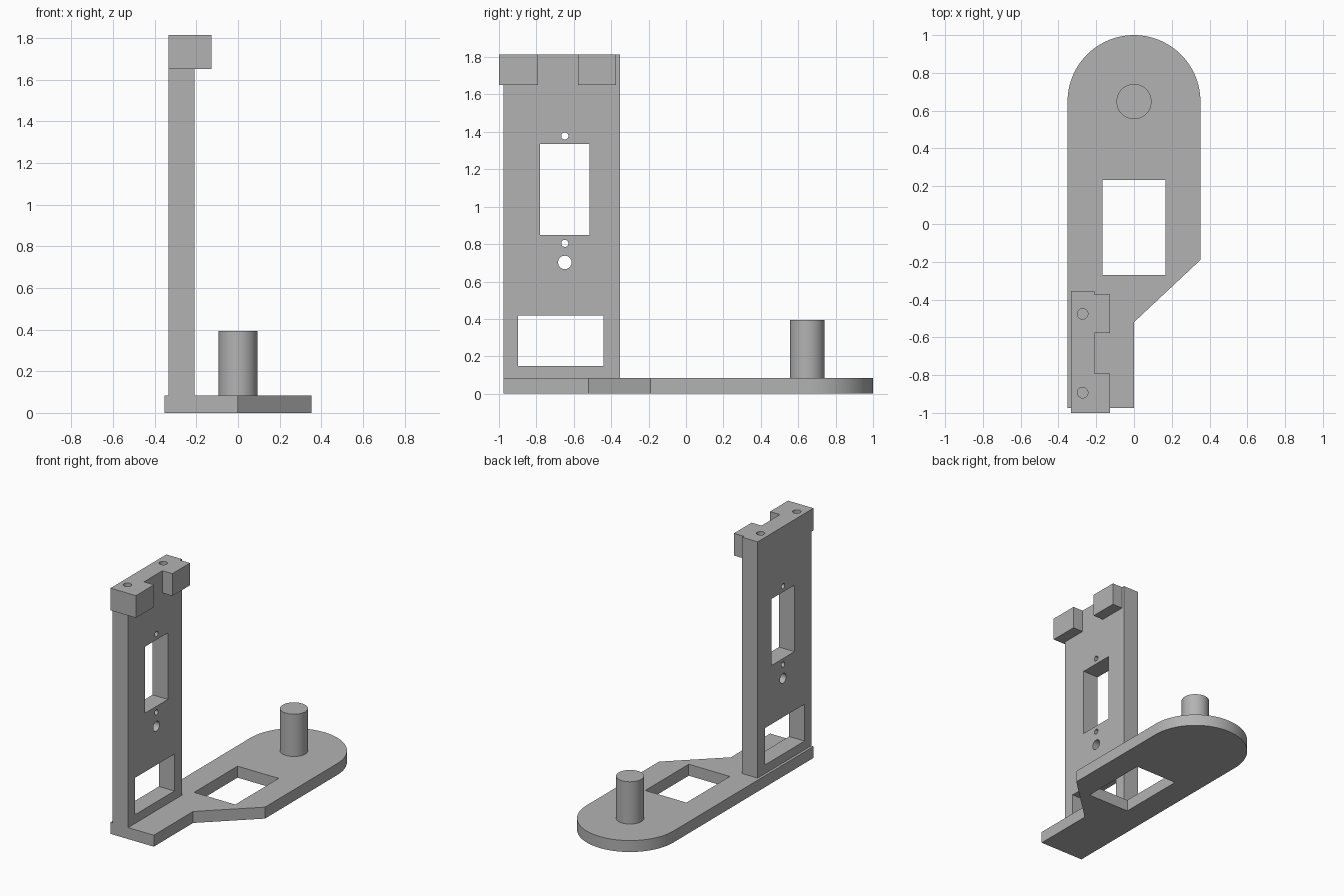
import bpy, bmesh, math
from mathutils import Matrix, Vector

cube = bpy.data.objects.get("Cube")
if cube:
    bpy.data.objects.remove(cube, do_unlink=True)

grey = bpy.data.materials.new("plain grey")
grey.use_nodes = True
COLOUR = (0.45, 0.45, 0.45, 1)
grey.diffuse_color = COLOUR
grey.node_tree.nodes["Principled BSDF"].inputs["Base Color"].default_value = COLOUR


def add_object(name, bm):
    bmesh.ops.recalc_face_normals(bm, faces=bm.faces)
    mesh = bpy.data.meshes.new(name)
    bm.to_mesh(mesh)
    bm.free()
    mesh.materials.append(grey)
    obj = bpy.data.objects.new(name, mesh)
    bpy.context.collection.objects.link(obj)
    return obj


def box(bm, low, high):
    low, high = Vector(low), Vector(high)
    matrix = Matrix.Translation((low + high) / 2) @ Matrix.Diagonal((*(high - low), 1))
    bmesh.ops.create_cube(bm, size=1, matrix=matrix)


def cylinder(bm, centre, radius, depth, axis="Z", sides=48):
    turn = Matrix.Rotation(math.pi / 2, 4, "Y") if axis == "X" else Matrix()
    bmesh.ops.create_cone(bm, cap_ends=True, segments=sides, radius1=radius,
                          radius2=radius, depth=depth,
                          matrix=Matrix.Translation(centre) @ turn)


def extrude_plan(bm, outline, z0, z1):
    face = bm.faces.new([bm.verts.new((x, y, z0)) for x, y in outline])
    grown = bmesh.ops.extrude_face_region(bm, geom=[face])["geom"]
    verts = [g for g in grown if isinstance(g, bmesh.types.BMVert)]
    bmesh.ops.translate(bm, verts=verts, vec=(0, 0, z1 - z0))


def cut(obj, bm):
    """Subtract the shapes in bm from obj and discard the cutter."""
    cutter = add_object("cutter", bm)
    cutter.hide_render = True
    mod = obj.modifiers.new("cut", "BOOLEAN")
    mod.operation, mod.solver, mod.object = "DIFFERENCE", "EXACT", cutter
    bpy.context.view_layer.update()
    graph = bpy.context.evaluated_depsgraph_get()
    mesh = bpy.data.meshes.new_from_object(obj.evaluated_get(graph))
    obj.modifiers.clear()
    obj.data = mesh
    bpy.data.objects.remove(cutter, do_unlink=True)


# Main dimensions
BASE_TOP, TOP, CLIP_BOTTOM = 0.084, 1.815, 1.652
HALF, PIN_Y = 0.352, 0.648
FRONT, WALL_BACK = -0.975, -0.354
WALL_LEFT, WALL_RIGHT, CLIP_RIGHT = -0.333, -0.208, -0.127
HOLE_Y = -0.648

# Base plate: narrow foot, slanted shoulder and rounded end, with a window
outline = [(-HALF, FRONT), (0, FRONT), (0, -0.52), (HALF, -0.19)]
for i in range(49):
    a = math.pi * i / 48
    outline.append((HALF * math.cos(a), PIN_Y + HALF * math.sin(a)))
bm = bmesh.new()
extrude_plan(bm, outline, 0, BASE_TOP)
base = add_object("base_plate", bm)
bm = bmesh.new()
box(bm, (-0.167, -0.27, -0.1), (0.167, 0.233, 0.2))
cut(base, bm)

# Upright pin
bm = bmesh.new()
cylinder(bm, (0, PIN_Y, (BASE_TOP + 0.394) / 2), 0.093, 0.394 - BASE_TOP)
pin = add_object("pin", bm)

# Upright wall with windows, cross holes and screw holes in the top
bm = bmesh.new()
box(bm, (WALL_LEFT, FRONT, BASE_TOP), (WALL_RIGHT, WALL_BACK, TOP))
wall = add_object("upright_wall", bm)
bm = bmesh.new()
box(bm, (-0.5, -0.78, 0.848), (0, -0.515, 1.335))
box(bm, (-0.5, -0.897, 0.148), (0, -0.44, 0.418))
for z, radius in ((1.378, 0.019), (0.804, 0.019), (0.702, 0.036)):
    cylinder(bm, (-0.25, HOLE_Y, z), radius, 0.5, "X", 32)
for y in (-0.476, -0.893):
    cylinder(bm, (-0.272, y, TOP), 0.028, 0.5, "Z", 32)
cut(wall, bm)

# Front clip wraps the wall's front edge, back clip sits on its face
bm = bmesh.new()
extrude_plan(bm, [(WALL_LEFT, -1), (CLIP_RIGHT, -1), (CLIP_RIGHT, -0.791),
                  (WALL_RIGHT, -0.791), (WALL_RIGHT, FRONT), (WALL_LEFT, FRONT)],
             CLIP_BOTTOM, TOP)
add_object("front_clip", bm)
bm = bmesh.new()
box(bm, (WALL_RIGHT, -0.578, CLIP_BOTTOM), (CLIP_RIGHT, -0.374, TOP))
add_object("back_clip", bm)

# Smooth the round surfaces, keep the edges sharp
bpy.ops.object.select_all(action="DESELECT")
for obj in (base, pin, wall):
    obj.select_set(True)
bpy.context.view_layer.objects.active = base
bpy.ops.object.shade_smooth_by_angle(angle=math.radians(30))
